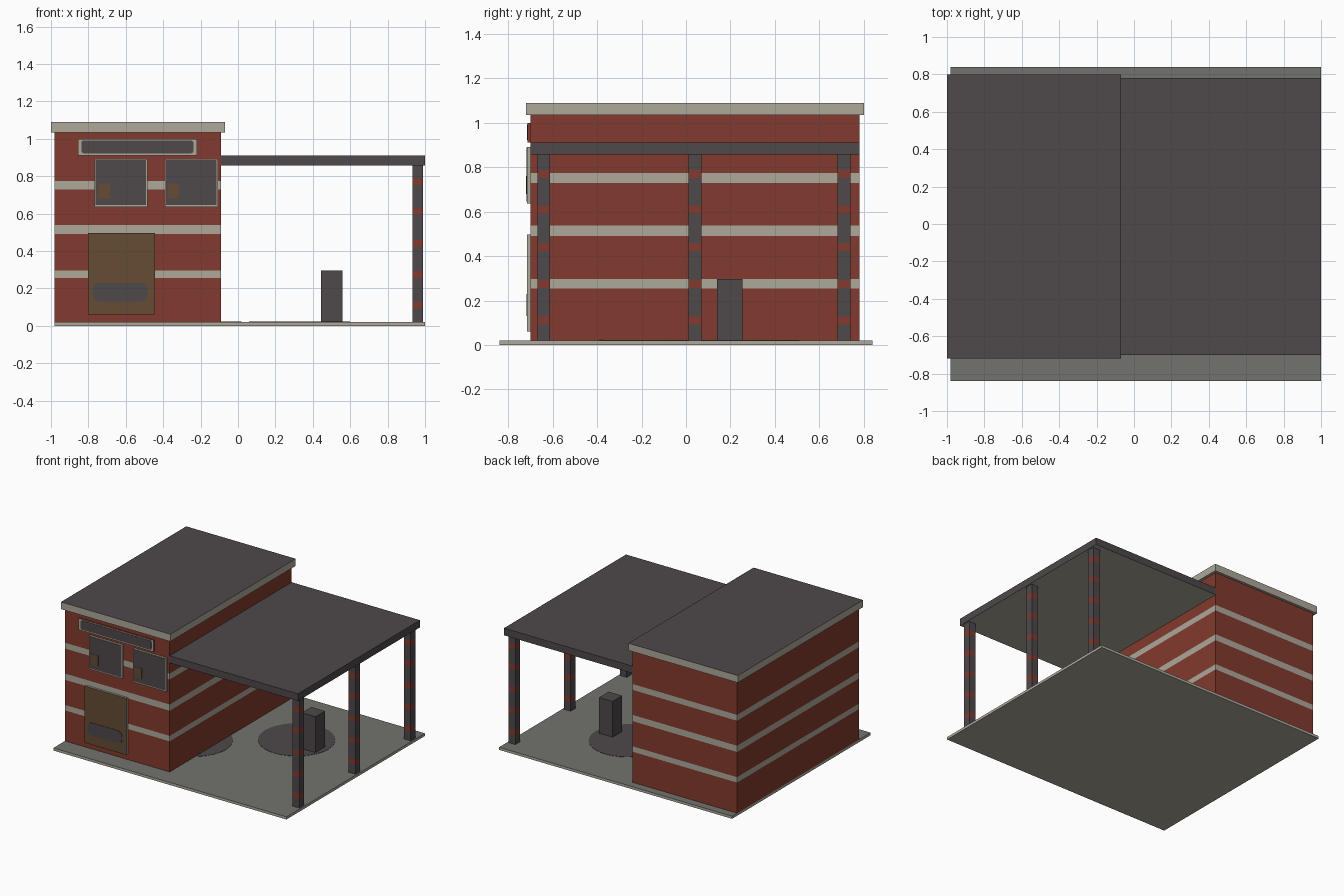
import bpy, bmesh
from math import cos, sin, pi
from mathutils import Vector

cube = bpy.data.objects.get("Cube")
if cube:
    bpy.data.objects.remove(cube, do_unlink=True)


def material(name, rgb):
    """Flat material from display values, stored as linear."""
    lin = [((c / 255 + 0.055) / 1.055) ** 2.4 for c in rgb] + [1]
    m = bpy.data.materials.new(name)
    m.use_nodes = True
    m.diffuse_color = lin
    bsdf = m.node_tree.nodes["Principled BSDF"]
    bsdf.inputs["Base Color"].default_value = lin
    bsdf.inputs["Roughness"].default_value = 0.9
    return m


brick = material("brick_red", (130, 58, 46))
trim = material("pale_trim", (173, 168, 154))
dark = material("dark_charcoal", (78, 72, 74))
brown = material("door_brown", (101, 76, 52))
concrete = material("concrete_grey", (114, 114, 110))


def finish(name, bm, mats, rule):
    """Colour faces by rule(centre, normal) and link the object."""
    bmesh.ops.recalc_face_normals(bm, faces=bm.faces)
    bm.normal_update()
    for f in bm.faces:
        f.material_index = rule(f.calc_center_median(), f.normal)
    me = bpy.data.meshes.new(name)
    bm.to_mesh(me)
    bm.free()
    for m in mats:
        me.materials.append(m)
    ob = bpy.data.objects.new(name, me)
    bpy.context.collection.objects.link(ob)
    return ob


def box(name, x, y, z, mats, rule=lambda c, n: 0, cuts=()):
    """Box from ranges, optionally sliced at the given heights."""
    bm = bmesh.new()
    bmesh.ops.create_cube(bm, size=1)
    for v in bm.verts:
        v.co = Vector([r[0] if v.co[i] < 0 else r[1] for i, r in enumerate((x, y, z))])
    for h in cuts:
        bmesh.ops.bisect_plane(bm, geom=bm.verts[:] + bm.edges[:] + bm.faces[:],
                               plane_co=(0, 0, h), plane_no=(0, 0, 1))
    return finish(name, bm, mats, rule)


def in_bands(bands):
    return lambda c, n: int(abs(n.z) < 0.5 and any(a < c.z < b for a, b in bands))


def extrude(name, points, vec, mat):
    bm = bmesh.new()
    face = bm.faces.new([bm.verts.new(p) for p in points])
    out = bmesh.ops.extrude_face_region(bm, geom=[face])
    bmesh.ops.translate(bm, vec=vec,
                        verts=[g for g in out["geom"] if isinstance(g, bmesh.types.BMVert)])
    return finish(name, bm, [mat], lambda c, n: 0)


def rounded_plate(name, x, z, y, r, mat):
    """Thin rounded panel on the front."""
    corners = ((x[1] - r, z[1] - r), (x[0] + r, z[1] - r),
               (x[0] + r, z[0] + r), (x[1] - r, z[0] + r))
    pts = []
    for k, (cx, cz) in enumerate(corners):
        for s in range(5):
            a = (k + s / 4) * pi / 2
            pts.append((cx + r * cos(a), y, cz + r * sin(a)))
    return extrude(name, pts, (0, -0.003, 0), mat)


front, back, ground = -0.70, 0.78, 0.02

# Ground slab: grey top, pale edges and underside
box("ground_slab", (-0.98, 1), (-0.84, 0.84), (0, ground), [trim, concrete],
    lambda c, n: int(n.z > 0.5))

# Dark round patches on the ground
for name, cx, cy in (("ground_patch_pump", 0.33, 0.24), ("ground_patch_wall", -0.25, -0.175)):
    pts = [(cx + 0.27 * cos(i * pi / 16), cy + 0.27 * sin(i * pi / 16), ground) for i in range(32)]
    extrude(name, pts, (0, 0, 0.002), dark)

# Brick building with three pale bands
bands = ((0.255, 0.297), (0.49, 0.538), (0.73, 0.775))
box("building_walls", (-0.98, -0.09), (front, back), (ground, 1.035), [brick, trim],
    in_bands(bands), [h for b in bands for h in b])

# Building roof and canopy
box("building_roof", (-1, -0.07), (-0.72, 0.80), (1.035, 1.09), [trim, dark],
    lambda c, n: int(n.z > 0.5))
box("canopy", (-0.09, 1), (front, back), (0.857, 0.912), [dark, trim],
    lambda c, n: int(n.z < -0.5))

# Canopy columns with red bands
rings = [(h - 0.018, h + 0.018) for h in (0.11, 0.275, 0.44, 0.61, 0.77)]
for name, cy in (("front", -0.64), ("middle", 0.04), ("back", 0.71)):
    box(name + "_column", (0.932, 0.99), (cy - 0.029, cy + 0.029), (ground, 0.857),
        [dark, brick], in_bands(rings), [h for r in rings for h in r])

# Fuel pump
box("pump", (0.445, 0.56), (0.14, 0.255), (ground, 0.297), [dark])

# Door with rounded dark panel
face_y = -0.715
box("door", (-0.802, -0.445), (face_y, front), (0.06, 0.497), [trim, brown],
    lambda c, n: int(n.y < -0.5))
rounded_plate("door_panel", (-0.775, -0.485), (0.13, 0.23), face_y, 0.035, dark)

# Windows: pale frame, dark pane, small brown patch
for name, x0, px in (("right", -0.767, -0.745), ("left", -0.39, -0.375)):
    x1 = x0 + 0.283
    box(name + "_window_frame", (x0, x1), (face_y, front), (0.636, 0.892), [trim])
    box(name + "_window_pane", (x0 + 0.006, x1 - 0.008), (face_y - 0.002, face_y),
        (0.645, 0.888), [dark])
    box(name + "_window_patch", (px, px + 0.06), (face_y - 0.004, face_y - 0.002),
        (0.68, 0.76), [brown])

# Sign board above the windows
box("sign_board", (-0.855, -0.22), (-0.712, front), (0.912, 1.0), [brick, trim],
    lambda c, n: int(n.y < -0.5))
rounded_plate("sign_panel", (-0.838, -0.238), (0.922, 0.992), -0.712, 0.015, dark)
